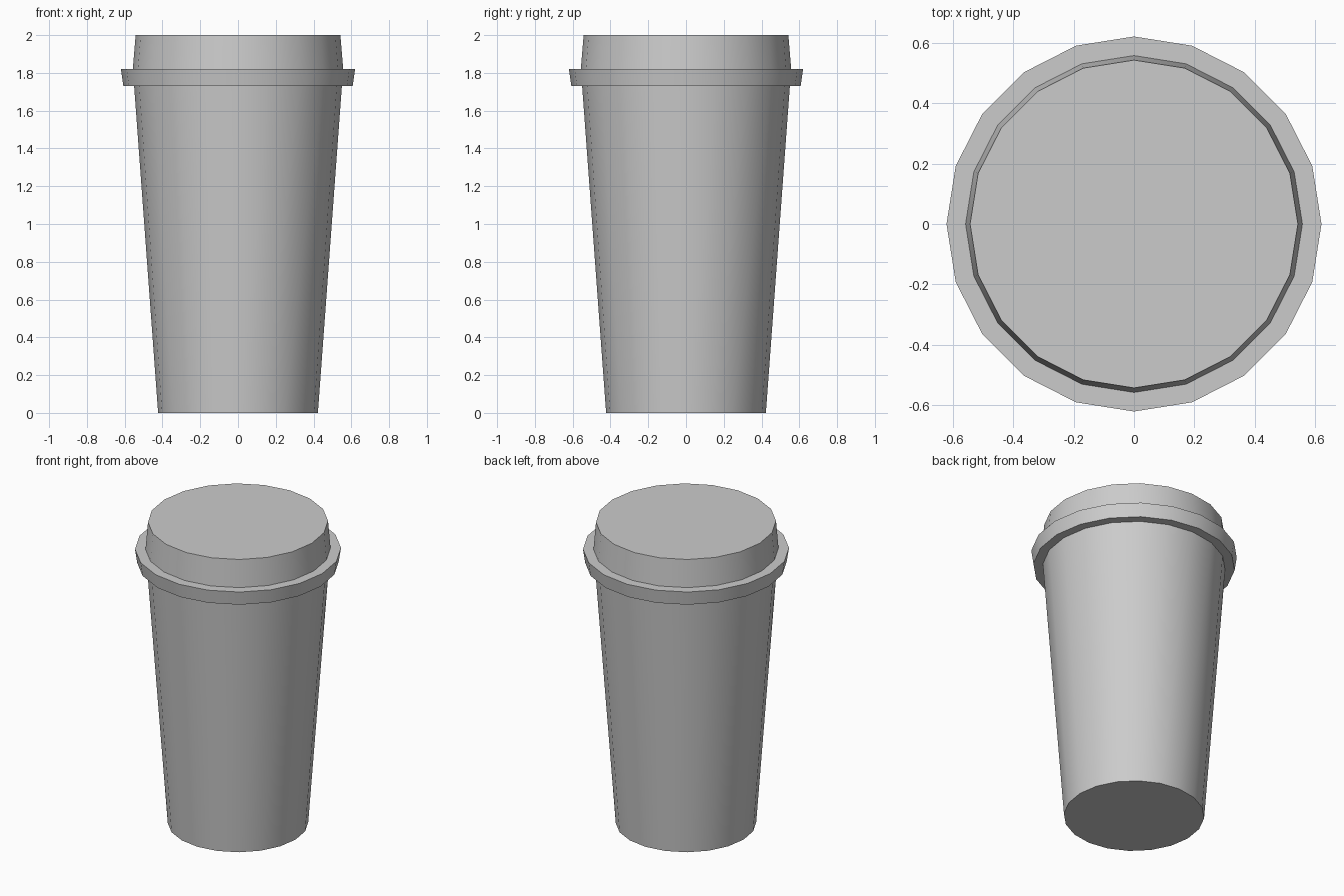
import bpy, bmesh
from math import cos, sin, pi, radians

if "Cube" in bpy.data.objects:
    bpy.data.objects.remove(bpy.data.objects["Cube"])

SIDES = 20


def lathe(name, profile, cap_bottom=False, cap_top=False):
    """Revolve (radius, height) points around z."""
    bm = bmesh.new()
    rings = [[bm.verts.new((r * cos(2 * pi * i / SIDES), r * sin(2 * pi * i / SIDES), z))
              for i in range(SIDES)] for r, z in profile]
    for low, high in zip(rings, rings[1:]):
        for i in range(SIDES):
            j = (i + 1) % SIDES
            bm.faces.new((low[i], low[j], high[j], high[i]))
    if cap_bottom:
        bm.faces.new(rings[0][::-1])
    if cap_top:
        bm.faces.new(rings[-1])
    mesh = bpy.data.meshes.new(name)
    bm.to_mesh(mesh)
    bm.free()
    obj = bpy.data.objects.new(name, mesh)
    bpy.context.collection.objects.link(obj)
    bpy.ops.object.select_all(action='DESELECT')
    obj.select_set(True)
    bpy.context.view_layer.objects.active = obj
    bpy.ops.object.shade_smooth_by_angle(angle=radians(30))
    return obj


# Tapered cup body with a closed base
lathe("cup_body", [(0.423, 0), (0.55, 1.73)], cap_bottom=True)

# Lid: underside of the rim, flared rim, raised tapered top
lathe("lid", [(0.55, 1.73), (0.607, 1.73), (0.62, 1.82), (0.557, 1.82), (0.542, 2.0)],
      cap_top=True)
